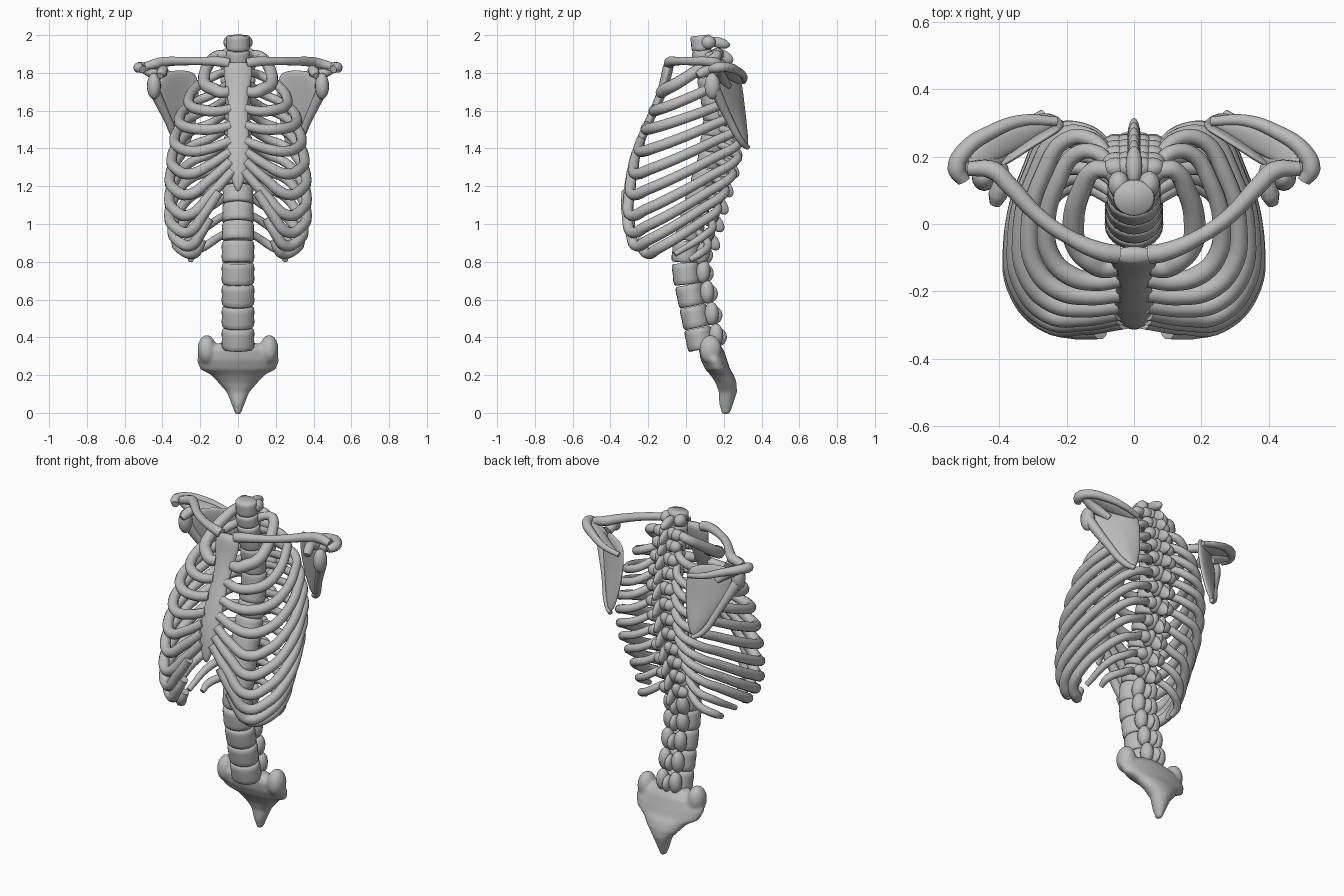
import bpy, bmesh, math
from mathutils import Matrix, Vector

if "Cube" in bpy.data.objects:
    bpy.data.objects.remove(bpy.data.objects["Cube"])

BONE = (0.5, 0.5, 0.5, 1)
bone = bpy.data.materials.new("bone_grey")
bone.use_nodes = True
bone.diffuse_color = BONE
shader = next(n for n in bone.node_tree.nodes if n.type == 'BSDF_PRINCIPLED')
shader.inputs["Base Color"].default_value = BONE


def add_object(name, mesh, mirror=False):
    mesh.materials.clear()
    mesh.materials.append(bone)
    mesh.shade_smooth()
    ob = bpy.data.objects.new(name, mesh)
    bpy.context.collection.objects.link(ob)
    if mirror:
        ob.modifiers.new("mirror", 'MIRROR').use_mirror_merge = False
    return ob


def finish(name, bm, mirror=False):
    bmesh.ops.recalc_face_normals(bm, faces=bm.faces)
    mesh = bpy.data.meshes.new(name)
    bm.to_mesh(mesh)
    bm.free()
    return add_object(name, mesh, mirror)


def tube(name, points, radii, mirror=True):
    """Smooth round bar through the points, turned into a mesh."""
    cu = bpy.data.curves.new(name, 'CURVE')
    cu.dimensions = '3D'
    cu.bevel_depth = 1
    cu.bevel_resolution = 3
    cu.resolution_u = 6
    cu.use_fill_caps = True
    sp = cu.splines.new('BEZIER')
    sp.bezier_points.add(len(points) - 1)
    for bp, p, r in zip(sp.bezier_points, points, radii):
        bp.co, bp.radius = p, r
        bp.handle_left_type = bp.handle_right_type = 'AUTO'
    tmp = bpy.data.objects.new(name, cu)
    bpy.context.collection.objects.link(tmp)
    mesh = bpy.data.meshes.new_from_object(tmp)
    bpy.data.objects.remove(tmp)
    bpy.data.curves.remove(cu)
    return add_object(name, mesh, mirror)


def ellipsoid(bm, center, radii, base=Matrix(), tilt=0):
    m = base @ Matrix.Translation(center) @ Matrix.Rotation(tilt, 4, 'X') @ Matrix.Diagonal((*radii, 1))
    bmesh.ops.create_uvsphere(bm, u_segments=16, v_segments=10, radius=1, matrix=m)


def loft(bm, sections, base=Matrix(), n=24):
    """Stack of ellipses given as (z, half width, y, half depth)."""
    rings = []
    for z, w, y, d in sections:
        ring = []
        for k in range(n):
            a = 2 * math.pi * k / n
            ring.append(bm.verts.new(base @ Vector((w * math.cos(a), y + d * math.sin(a), z))))
        rings.append(ring)
    for lo, hi in zip(rings, rings[1:]):
        for k in range(n):
            bm.faces.new((lo[k], lo[(k + 1) % n], hi[(k + 1) % n], hi[k]))
    bm.faces.new(rings[0][::-1])
    bm.faces.new(rings[-1])


def interp(table, z):
    if z <= table[0][0]:
        return table[0][1]
    for (z0, y0), (z1, y1) in zip(table, table[1:]):
        if z <= z1:
            return y0 + (y1 - y0) * (z - z0) / (z1 - z0)
    return table[-1][1]


# Spine curve, seen from the side
SPINE = [(.33, .085), (.5, .05), (.62, .025), (.75, 0), (.86, 0), (.96, .02), (1.15, .07),
         (1.33, .125), (1.5, .15), (1.6, .148), (1.73, .125), (1.87, .09), (2, .075)]

# Vertebrae: five lumbar, twelve thoracic, one neck
heights = [.115] * 5 + [.1 - .032 * k / 11 for k in range(12)] + [.08]
centers = []
z = .335
for i, h in enumerate(heights):
    c = z + h / 2
    z += h
    yc = interp(SPINE, c)
    centers.append((yc, c))
    slope = (interp(SPINE, c + .06) - interp(SPINE, c - .06)) / .12
    base = Matrix.Translation((0, yc, c)) @ Matrix.Rotation(-math.atan(slope), 4, 'X')
    t = max(0, (i - 4) / 13)
    w, d = .087 - .025 * t, .074 - .02 * t
    bm = bmesh.new()
    loft(bm, [(h * f, w * s, 0, d * s) for f, s in
              ((-.5, .88), (-.42, .97), (-.25, 1), (0, .98), (.25, 1), (.42, .97), (.5, .88))], base)
    if i < 5:
        ellipsoid(bm, (0, d + .025, -.1 * h), (.022, .045, .42 * h), base, -.3)
        for s in (-1, 1):
            ellipsoid(bm, (s * .042, d + .015, 0), (.036, .038, .54 * h), base, -.2)
    elif i < 17:
        ellipsoid(bm, (0, d + .045, -.2 * h), (.02, .065, .036), base, -.6)
        for s in (-1, 1):
            ellipsoid(bm, (s * .055, d + .025, 0), (.038, .03, .034), base)
            ellipsoid(bm, (s * .026, d + .025, 0), (.03, .032, .54 * h), base, -.35)
    else:
        ellipsoid(bm, (0, d + .04, -.1 * h), (.025, .06, .028), base, -.35)
        for s in (-1, 1):
            ellipsoid(bm, (s * .045, d * .7, 0), (.032, .04, .036), base)
    finish(f"vertebra_{i + 1}", bm)

# Sacrum and tailbone, with side wings fused in
bm = bmesh.new()
loft(bm, [(-.008, .014, .21, .02), (.05, .036, .213, .038), (.11, .06, .222, .048), (.16, .105, .212, .056),
          (.2, .14, .192, .062), (.23, .2, .168, .066), (.28, .22, .148, .07), (.33, .2, .135, .066),
          (.37, .10, .125, .05)])
for s in (-1, 1):
    ellipsoid(bm, (s * .165, .13, .335), (.05, .06, .078))
sacrum = finish("sacrum", bm)
rm = sacrum.modifiers.new("fuse", 'REMESH')
rm.mode, rm.voxel_size, rm.use_smooth_shade = 'VOXEL', .01, True
sm = sacrum.modifiers.new("soften", 'SMOOTH')
sm.factor, sm.iterations = .5, 4

# Breastbone
STERNUM = [(1.17, .01, -.30, .01), (1.22, .03, -.30, .016), (1.3, .052, -.285, .022), (1.4, .062, -.257, .025),
           (1.5, .058, -.217, .025), (1.6, .05, -.168, .025), (1.7, .058, -.125, .027), (1.78, .076, -.105, .028),
           (1.83, .078, -.095, .03), (1.86, .055, -.09, .024)]
bm = bmesh.new()
loft(bm, STERNUM)
finish("sternum", bm).modifiers.new("round", 'SUBSURF').levels = 1
sternum_y = [(s[0], s[2]) for s in STERNUM]

# True and cartilage-joined ribs: half width, front y, front z, cartilage end x and z
RIBS = [(.18, -.12, 1.71, .05, 1.70), (.26, -.17, 1.60, .04, 1.61), (.31, -.215, 1.50, .04, 1.52),
        (.335, -.255, 1.38, .04, 1.44), (.35, -.29, 1.26, .045, 1.38), (.36, -.305, 1.15, .04, 1.33),
        (.362, -.315, 1.04, .03, 1.28), (.362, -.308, .95, .10, 1.17), (.345, -.285, .88, .15, 1.03),
        (.325, -.22, .84, .19, .92)]
for i, (xm, yf, zf, xe, ze) in enumerate(RIBS):
    yc, head = centers[16 - i]
    yb = yc + min(.14, .08 + .035 * i) - .013 * max(0, i - 6)
    zb = head - (-.01, .05)[i] if i < 2 else head - .08

    def at(fx, t):
        """Point on the rib sweep; the height sags slightly along the side."""
        return Vector((xm * fx, yf + (yb - yf) * t, zf + (zb - zf) * t ** 1.2))

    angle = at(.42, .98)
    angle.x, angle.z = max(angle.x, .1), angle.z + (.03 if i else .005)
    corner = at(.72, .04)
    end = Vector((xe, interp(sternum_y, ze) if i < 7 else yf - .01, ze))
    mid = corner.lerp(end, .5) + Vector((0, -.012, -.01))
    pts = [(.04, yc + .02, head), (.07, yc + .065, head - (.012 if i else -.01)), angle,
           at(.66, .97), at(.87, .76), at(1, .43), at(.94, .18), corner, mid, end]
    thick = 1.0 if i else 1.15
    tube(f"rib_pair_{i + 1}", pts, [thick * r for r in
         (.02, .021, .023, .024, .026, .028, .029, .03, .028, .025)])

# Floating ribs: nearly straight, sloping down from the last two vertebrae
for i, tip in ((11, (.285, -.06, .84)), (12, (.25, .02, .81))):
    yc, head = centers[17 - i]
    pts = [(.04, yc + .03, head), (.085, yc + .065, head - .02),
           (.17, yc + .095, head - .075), (.245, yc + .05, head - .12), tip]
    tube(f"rib_pair_{i}", pts, [.02, .02, .022, .022, .015])

# Collarbones
tube("collarbones", [(.045, -.09, 1.85), (.085, -.085, 1.858), (.2, -.035, 1.862), (.29, .03, 1.862),
                     (.37, .115, 1.86), (.42, .16, 1.852), (.49, .165, 1.835)],
     [.028, .028, .022, .023, .026, .028, .022])

# Shoulder blades: thin plate fanned from a slightly hollow centre
bm = bmesh.new()
outline = [(.205, .29, 1.76), (.23, .275, 1.815), (.32, .22, 1.82), (.41, .16, 1.81), (.44, .155, 1.70),
           (.375, .225, 1.56), (.3, .315, 1.41), (.265, .33, 1.395), (.235, .325, 1.46), (.205, .308, 1.62)]
ring = [bm.verts.new(p) for p in outline]
hub = bm.verts.new((.30, .268, 1.65))
for a, b in zip(ring, ring[1:] + ring[:1]):
    bm.faces.new((a, b, hub))
blade = finish("shoulder_blades", bm, True)

# Shelf standing out from the back of each blade, widening into the shoulder tip
bm = bmesh.new()
ridge = [(.23, .305, 1.755), (.33, .307, 1.78), (.42, .275, 1.81), (.505, .215, 1.83)]
root = [(.23, .285, 1.735), (.31, .235, 1.755), (.39, .195, 1.785), (.445, .165, 1.815)]
low, high = ([bm.verts.new(p) for p in row]
             for row in (root + [(.49, .14, 1.82)], ridge + [(.53, .165, 1.828)]))
for k in range(4):
    bm.faces.new((low[k], low[k + 1], high[k + 1], high[k]))
shelf = finish("shoulder_shelves", bm, True)
for ob in (blade, shelf):
    so = ob.modifiers.new("thickness", 'SOLIDIFY')
    so.thickness, so.offset = .028, 0
    ob.modifiers.new("round", 'SUBSURF').levels = 2

# Ridge running out to the shoulder tip, neck, thick borders, beak and socket
tube("shoulder_tips", ridge + [(.526, .165, 1.828), (.505, .128, 1.818)], [.014, .018, .022, .026, .028, .02])
tube("shoulder_necks", [(.36, .225, 1.73), (.43, .185, 1.785), (.50, .18, 1.822)], [.018, .03, .024])
tube("blade_borders", [(.445, .155, 1.71), (.375, .225, 1.56), (.31, .298, 1.43), (.27, .328, 1.405)],
     [.03, .022, .018, .013])
tube("shoulder_beaks", [(.40, .17, 1.80), (.395, .12, 1.815), (.405, .085, 1.80), (.412, .06, 1.785)],
     [.026, .026, .028, .018])
bm = bmesh.new()
ellipsoid(bm, (.445, .14, 1.73), (.037, .042, .07))
finish("shoulder_sockets", bm, True)
